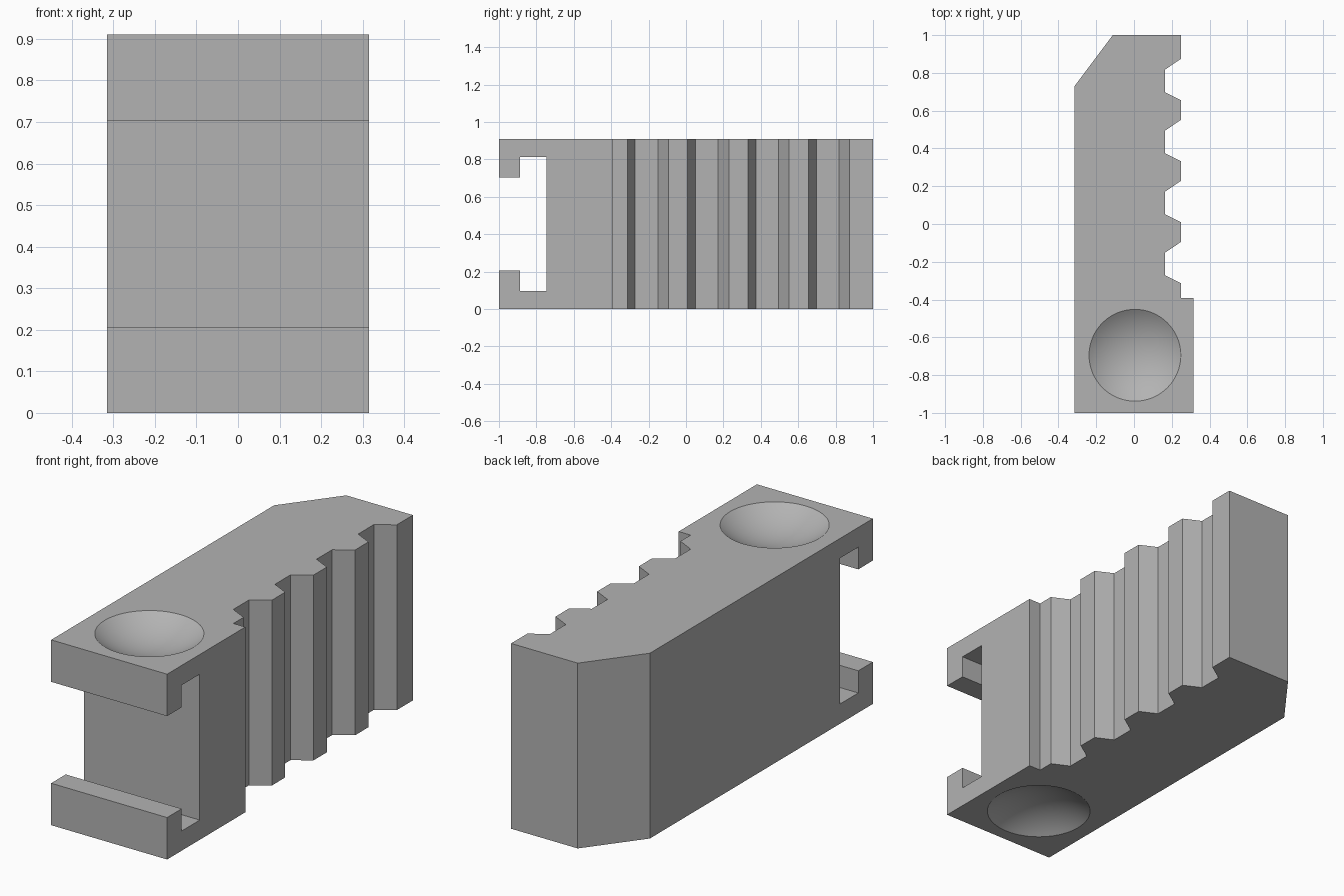
import bpy, bmesh, math
from mathutils import Matrix, Vector

cube = bpy.data.objects.get("Cube")
if cube:
    bpy.data.objects.remove(cube, do_unlink=True)

HEIGHT = 0.91
grey = bpy.data.materials.new("plain grey")
grey.use_nodes = True
colour = (0.45, 0.45, 0.45, 1)
grey.diffuse_color = colour
grey.node_tree.nodes["Principled BSDF"].inputs["Base Color"].default_value = colour


def add_object(name, bm):
    bmesh.ops.recalc_face_normals(bm, faces=bm.faces)
    mesh = bpy.data.meshes.new(name)
    bm.to_mesh(mesh)
    bm.free()
    mesh.materials.append(grey)
    obj = bpy.data.objects.new(name, mesh)
    bpy.context.collection.objects.link(obj)
    return obj


def prism(name, points, direction):
    """Extrude a closed outline of 3D points along a direction."""
    bm = bmesh.new()
    face = bm.faces.new([bm.verts.new(p) for p in points])
    extruded = bmesh.ops.extrude_face_region(bm, geom=[face])["geom"]
    verts = [v for v in extruded if isinstance(v, bmesh.types.BMVert)]
    bmesh.ops.translate(bm, verts=verts, vec=Vector(direction))
    return add_object(name, bm)


def dish_cutter(name, z_rim, side, radius=0.243, depth=0.08):
    """Sphere that sinks a shallow cap of the given rim radius."""
    sphere = (radius ** 2 + depth ** 2) / (2 * depth)
    bm = bmesh.new()
    centre = (0.005, -0.695, z_rim + side * (sphere - depth))
    bmesh.ops.create_uvsphere(bm, u_segments=64, v_segments=64, radius=sphere,
                              matrix=Matrix.Translation(centre))
    for face in bm.faces:
        face.smooth = True
    return add_object(name, bm)


# Body: plan outline with a chamfered corner and a row of grip teeth
tooth, valley = 0.25, 0.165
outline = [(-0.315, -1), (0.315, -1), (0.315, -0.393), (tooth, -0.393)]
for i in range(4):
    y = -0.314 + i * 0.323
    outline += [(tooth, y), (valley, y + 0.042), (valley, y + 0.163), (tooth, y + 0.22)]
outline += [(tooth, 1), (-0.112, 1), (-0.315, 0.73)]
body = prism("grip_block", [(x, y, 0) for x, y in outline], (0, 0, HEIGHT))

# T-shaped channel across the front, mirrored about mid height
lower = [(-1.1, 0.206), (-0.887, 0.206), (-0.887, 0.097), (-0.747, 0.097)]
channel = lower + [(y, HEIGHT - z) for y, z in reversed(lower)]
cutters = [
    prism("front_channel_cutter", [(-0.5, y, z) for y, z in channel], (1, 0, 0)),
    dish_cutter("top_dish_cutter", HEIGHT, 1),
    dish_cutter("bottom_dish_cutter", 0, -1),
]

# Cut the channel and both dishes
bpy.ops.object.select_all(action="DESELECT")
body.select_set(True)
bpy.context.view_layer.objects.active = body
for cutter in cutters:
    cutter.hide_render = True
    mod = body.modifiers.new(cutter.name, "BOOLEAN")
    mod.operation = "DIFFERENCE"
    mod.solver = "EXACT"
    mod.object = cutter
    bpy.ops.object.modifier_apply(modifier=mod.name)
    bpy.data.objects.remove(cutter, do_unlink=True)
bpy.ops.object.shade_smooth_by_angle(angle=math.radians(25))
